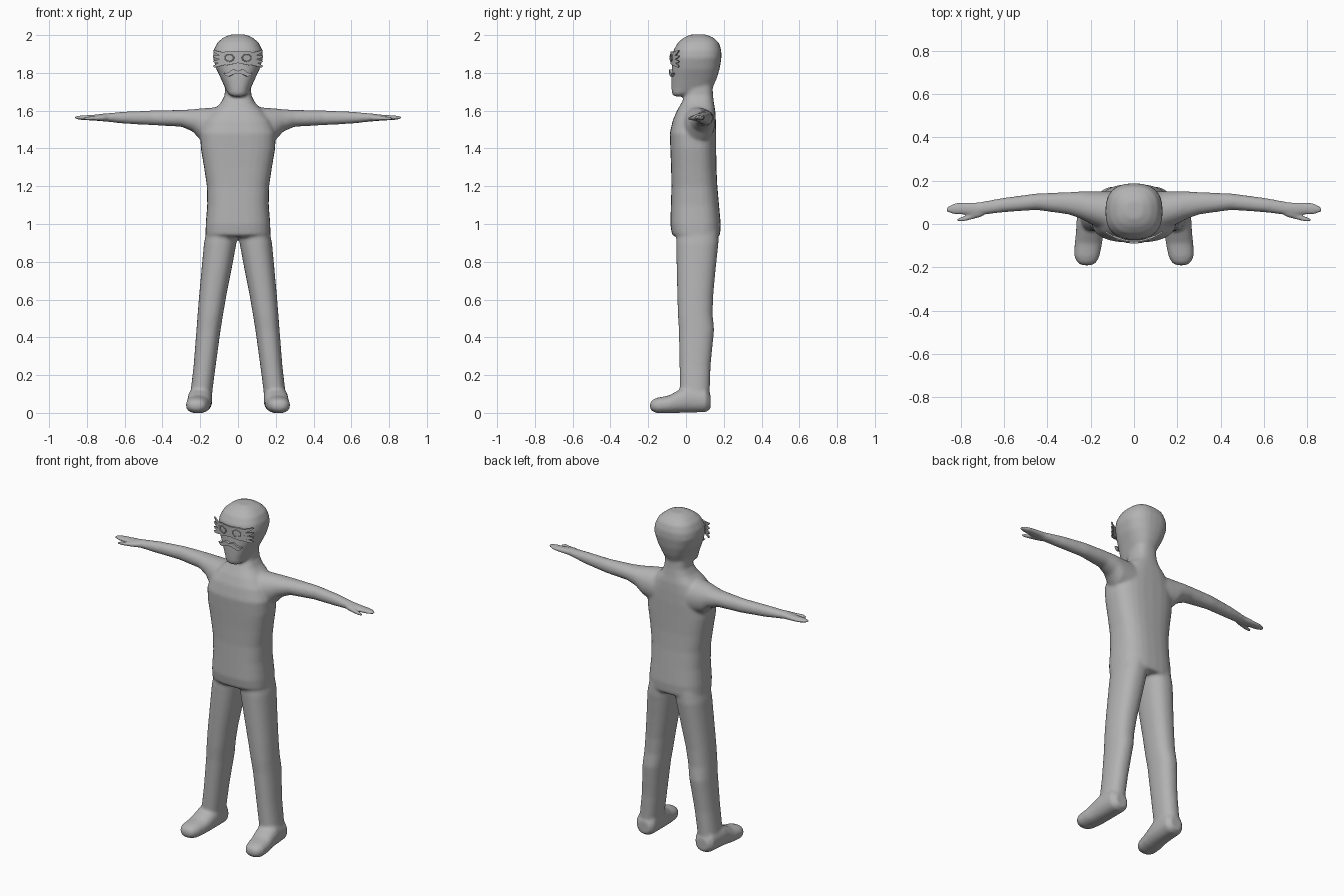
import bpy, bmesh, math
from mathutils import Vector

grey = bpy.data.materials.new("plain grey")
grey.diffuse_color = (0.45, 0.45, 0.45, 1)


def sgn_pow(v, p):
    return math.copysign(abs(v) ** p, v)


def loft(bm, axis, rings, power=2.5, n=28):
    """Closed skin through rounded-box rings: (position along axis, a0, a1, b0, b1)."""
    loops = []
    for t, a0, a1, b0, b1 in rings:
        loop = []
        for i in range(n):
            w = 2 * math.pi * i / n
            a = (a0 + a1) / 2 + (a1 - a0) / 2 * sgn_pow(math.cos(w), 2 / power)
            b = (b0 + b1) / 2 + (b1 - b0) / 2 * sgn_pow(math.sin(w), 2 / power)
            co = {'x': (t, a, b), 'y': (a, t, b), 'z': (a, b, t)}[axis]
            loop.append(bm.verts.new(co))
        loops.append(loop)
    faces = [bm.faces.new(loops[0]), bm.faces.new(loops[-1])]
    for p, q in zip(loops, loops[1:]):
        for i in range(n):
            j = (i + 1) % n
            faces.append(bm.faces.new((p[i], p[j], q[j], q[i])))
    bmesh.ops.recalc_face_normals(bm, faces=faces)


def to_object(bm, name):
    me = bpy.data.meshes.new(name)
    bm.to_mesh(me)
    bm.free()
    me.materials.append(grey)
    ob = bpy.data.objects.new(name, me)
    bpy.context.collection.objects.link(ob)
    for p in me.polygons:
        p.use_smooth = True
    return ob


bm = bmesh.new()

# torso and neck: z, half width, front, back
torso = [(.93, .160, -.055, .172), (.945, .172, -.075, .181), (1.0, .171, -.083, .184),
         (1.1, .163, -.080, .175), (1.2, .165, -.077, .166), (1.3, .180, -.079, .161),
         (1.4, .197, -.083, .160), (1.48, .200, -.086, .160), (1.55, .175, -.070, .158),
         (1.6, .135, -.048, .155), (1.64, .092, -.025, .148), (1.68, .071, -.005, .143),
         (1.75, .068, .005, .140)]
loft(bm, 'z', [(z, -w, w, f, b) for z, w, f, b in torso], 2.7)

# head
head = [(1.675, .030, -.062, -.015), (1.69, .052, -.074, .040), (1.715, .066, -.077, .138),
        (1.77, .091, -.077, .163), (1.82, .115, -.075, .178), (1.88, .133, -.072, .188),
        (1.92, .129, -.066, .187), (1.96, .110, -.044, .174), (1.987, .078, -.012, .145),
        (2.003, .040, .025, .105)]
loft(bm, 'z', [(z, -w, w, f, b) for z, w, f, b in head], 2.5)

# limbs, built on each side
leg = [(.05, .14, .255, -.03, .125), (.12, .135, .25, -.033, .126), (.25, .118, .235, -.034, .130),
       (.44, .092, .220, -.038, .149), (.52, .079, .214, -.043, .141), (.62, .062, .206, -.046, .144),
       (.75, .036, .194, -.049, .156), (.9, .008, .180, -.052, .172), (.97, -.005, .165, -.05, .172)]
foot = [(.130, .158, .232, .02, .095), (.105, .136, .258, .004, .13), (0, .136, .266, .001, .14),
        (-.04, .140, .268, 0, .12), (-.09, .147, .274, -.002, .092), (-.15, .159, .276, -.002, .081),
        (-.178, .174, .262, .008, .07), (-.191, .195, .240, .022, .053)]
arm = [(.08, -.05, .150, 1.40, 1.62), (.20, 0, .152, 1.445, 1.612), (.24, .022, .151, 1.49, 1.607),
       (.30, .044, .147, 1.515, 1.604), (.45, .065, .141, 1.523, 1.601), (.60, .054, .121, 1.531, 1.595),
       (.72, .040, .100, 1.544, 1.584), (.78, .043, .101, 1.548, 1.577), (.83, .043, .097, 1.551, 1.575),
       (.864, .055, .080, 1.555, 1.571)]
thumb = [(.70, .033, .070, 1.546, 1.580), (.76, .017, .042, 1.547, 1.572),
         (.80, .008, .029, 1.548, 1.569), (.82, .011, .024, 1.551, 1.566)]
for s in (-1, 1):
    loft(bm, 'z', [(z, s * a, s * b, f, k) for z, a, b, f, k in leg], 2.3)
    loft(bm, 'y', [(y, s * a, s * b, l, h) for y, a, b, l, h in foot], 2.3)
    loft(bm, 'x', [(s * x, *r) for x, *r in arm], 2.1)
    loft(bm, 'x', [(s * x, *r) for x, *r in thumb], 2.1)

# fuse into one smooth figure
body = to_object(bm, "body")
rem = body.modifiers.new("fuse", 'REMESH')
rem.mode = 'VOXEL'
rem.voxel_size = 0.008
rem.use_smooth_shade = True
smooth = body.modifiers.new("soften", 'SMOOTH')
smooth.factor = 0.5
smooth.iterations = 9


def face_strip(name, pts, offset, thick, steps=6):
    """Band wrapped round the face through (x, z, half height) points."""
    bm = bmesh.new()
    samples = []
    for p, q in zip(pts, pts[1:]):
        samples += [Vector(p).lerp(Vector(q), i / steps) for i in range(steps)]
    samples.append(Vector(pts[-1]))
    rows = []
    for x, z, h in samples:
        y = offset + 2.6 * x * x
        rows.append([bm.verts.new((x, y, z - h)), bm.verts.new((x, y, z + h))])
    for a, b in zip(rows, rows[1:]):
        bm.faces.new((a[0], b[0], b[1], a[1]))
    ob = to_object(bm, name)
    for p in ob.data.polygons:
        p.use_smooth = False
    sol = ob.modifiers.new("thickness", 'SOLIDIFY')
    sol.thickness = thick
    sol.offset = -1
    return ob


# mask band, with feathers at both ends
face_strip("mask_band", [(-.10, 1.875, .030), (-.06, 1.877, .037), (0, 1.882, .030),
                         (.06, 1.877, .037), (.10, 1.875, .030)], -.083, .008)
for s in (-1, 1):
    for z0, z1 in ((1.900, 1.918), (1.882, 1.890), (1.865, 1.862), (1.850, 1.838)):
        pts = [(.075, z0, .009), (.11, (z0 + z1) / 2 - .003, .009), (.125, z1 - .003, .006), (.133, z1, .001)]
        if s < 0:
            pts = pts[::-1]
        face_strip("mask_feather", [(s * x, z, h) for x, z, h in pts], -.085, .007, 3)

    # raised rim around each eye opening
    bpy.ops.mesh.primitive_torus_add(major_segments=28, minor_segments=8, major_radius=.022,
                                     minor_radius=.003, location=(s * .046, -.079, 1.880),
                                     rotation=(math.pi / 2, 0, s * .23))
    rim = bpy.context.object
    rim.name = "eye_rim"
    rim.scale = (1.1, .85, 1)
    rim.data.materials.append(grey)
    bpy.ops.object.shade_smooth()

# moustache with upturned tips
half = [(.012, 1.806, .010), (.03, 1.804, .014), (.05, 1.792, .011), (.065, 1.790, .006), (.078, 1.798, .001)]
face_strip("moustache", [(-x, z, h) for x, z, h in half[::-1]] + [(0, 1.803, .007)] + half, -.090, .016, 4)
